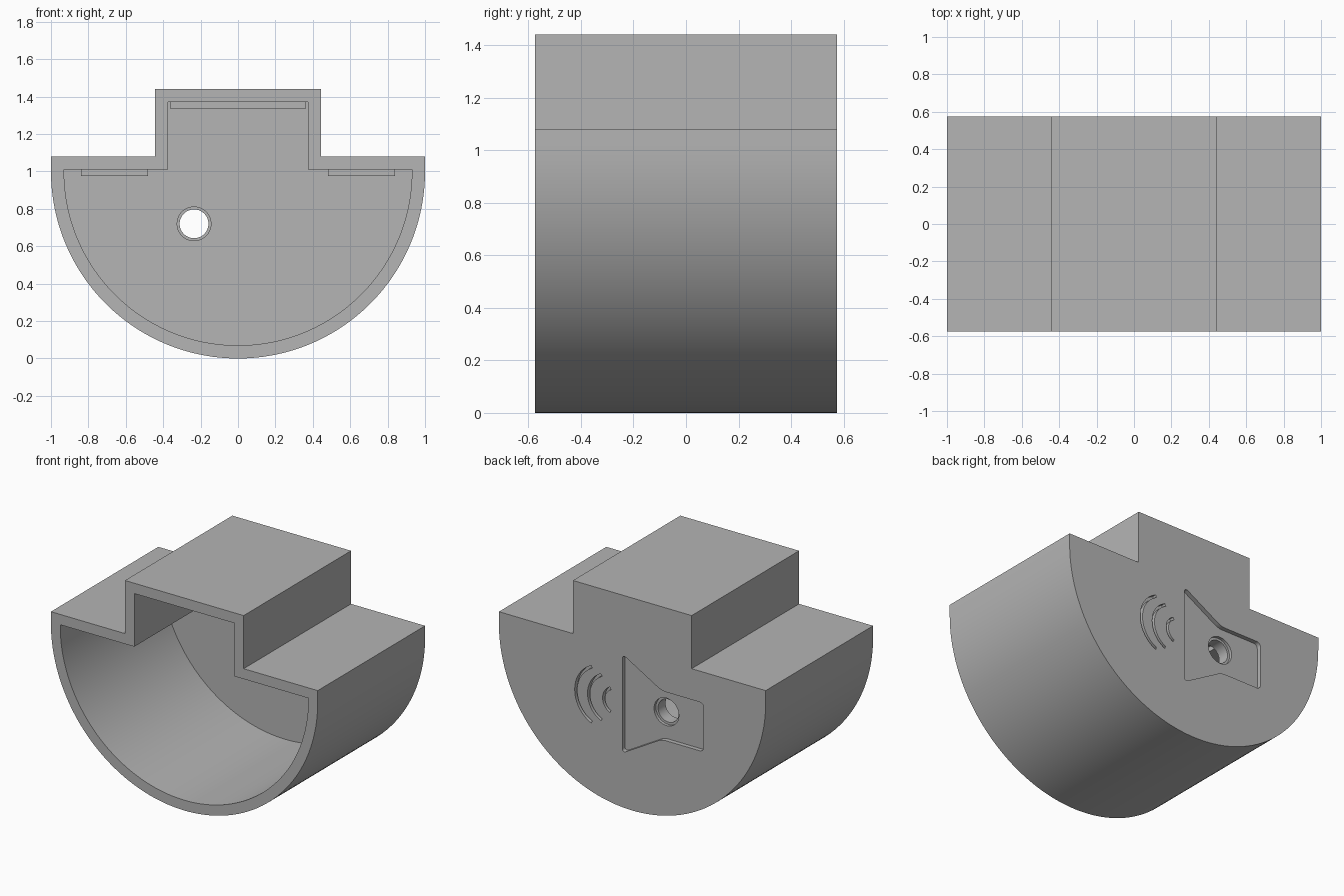
import bpy, bmesh
from math import sin, cos, pi, radians

cube = bpy.data.objects.get("Cube")
if cube:
    bpy.data.objects.remove(cube, do_unlink=True)

grey = bpy.data.materials.new("plain_grey")
grey.use_nodes = True
colour = (0.46, 0.46, 0.46, 1)
grey.diffuse_color = colour
grey.node_tree.nodes["Principled BSDF"].inputs["Base Color"].default_value = colour

BACK = 0.575      # half the depth
WALL = 0.07


def prism(name, points, y0, y1, rounding=0):
    """Extrude an (x, z) outline along y, optionally rounding its corners."""
    bm = bmesh.new()
    face = bm.faces.new([bm.verts.new((x, y0, z)) for x, z in points])
    ext = bmesh.ops.extrude_face_region(bm, geom=[face])
    for v in ext["geom"]:
        if isinstance(v, bmesh.types.BMVert):
            v.co.y = y1
    if rounding:
        edges = [e for e in bm.edges if abs(e.verts[0].co.y - e.verts[1].co.y) > 1e-4]
        bmesh.ops.bevel(bm, geom=edges, offset=rounding, segments=5,
                        profile=0.5, affect='EDGES')
    bmesh.ops.recalc_face_normals(bm, faces=bm.faces)
    mesh = bpy.data.meshes.new(name)
    bm.to_mesh(mesh)
    bm.free()
    mesh.materials.append(grey)
    obj = bpy.data.objects.new(name, mesh)
    bpy.context.collection.objects.link(obj)
    return obj


def arc(cx, cz, r, a0, a1, n):
    return [(cx + r * cos(a0 + (a1 - a0) * i / n),
             cz + r * sin(a0 + (a1 - a0) * i / n)) for i in range(n + 1)]


def circle(cx, cz, r, n=48):
    return arc(cx, cz, r, 0, 2 * pi, n)[:-1]


def section(inset):
    """Half-round hull with a raised block on top."""
    half, block = 1 - inset, 0.445 - inset
    deck, top = 1.08 - inset, 1.44 - inset
    return arc(0, 1, half, pi, 2 * pi, 96) + [
        (half, deck), (block, deck), (block, top),
        (-block, top), (-block, deck), (-half, deck)]


def cut(target, cutter):
    """Subtract the cutter, apply, and remove it."""
    mod = target.modifiers.new("cut", 'BOOLEAN')
    mod.operation = 'DIFFERENCE'
    mod.solver = 'EXACT'
    mod.object = cutter
    cutter.hide_render = True
    bpy.context.view_layer.objects.active = target
    bpy.ops.object.modifier_apply(modifier=mod.name)
    bpy.data.objects.remove(cutter, do_unlink=True)


def smooth(obj):
    bpy.ops.object.select_all(action='DESELECT')
    obj.select_set(True)
    bpy.context.view_layer.objects.active = obj
    bpy.ops.object.shade_smooth_by_angle(angle=radians(30))


# Housing: hollow, open at the front, closed at the back
housing = prism("housing", section(0), -BACK, BACK)
cut(housing, prism("cavity", section(WALL), -BACK - 0.1, BACK - WALL))

# Horn-shaped recess in the back wall
mid = 0.705
upper = [(0.075, 0.335), (-0.22, 0.165), (-0.535, 0.165)]
horn = [(x, mid + h) for x, h in upper] + [(x, mid - h) for x, h in reversed(upper)]
RECESS = 0.03
cut(housing, prism("horn_recess", horn, BACK - RECESS, BACK + 0.1, rounding=0.03))

# Three curved grooves beside the horn
for cx, r in ((0.217, 0.206), (0.16, 0.167), (0.127, 0.087)):
    a = radians(65)
    outline = arc(cx, mid, r + 0.009, -a, a, 24) + arc(cx, mid, r - 0.009, a, -a, 24)
    cut(housing, prism("wave_groove", outline, BACK - RECESS, BACK + 0.1))

# Socket hole with a wider mouth at the back
hx, hz = -0.235, 0.72
cut(housing, prism("socket_mouth", circle(hx, hz, 0.093), BACK - 0.05, BACK + 0.1))
cut(housing, prism("socket_hole", circle(hx, hz, 0.077), 0.3, BACK + 0.1))
smooth(housing)

# Collar around the hole on the inside
collar = prism("socket_collar", circle(hx, hz, 0.093), BACK - WALL - 0.06, BACK - WALL)
cut(collar, prism("collar_bore", circle(hx, hz, 0.077), 0.3, BACK + 0.1))
smooth(collar)

# Thin pads under the ceilings
for name, x, w, top in (("block_pad", 0, 0.36, 1.37),
                        ("left_deck_pad", 0.66, 0.18, 1.01),
                        ("right_deck_pad", -0.66, 0.18, 1.01)):
    low = top - 0.035
    prism(name, [(x - w, low), (x + w, low), (x + w, top), (x - w, top)], -0.4, 0.4)
